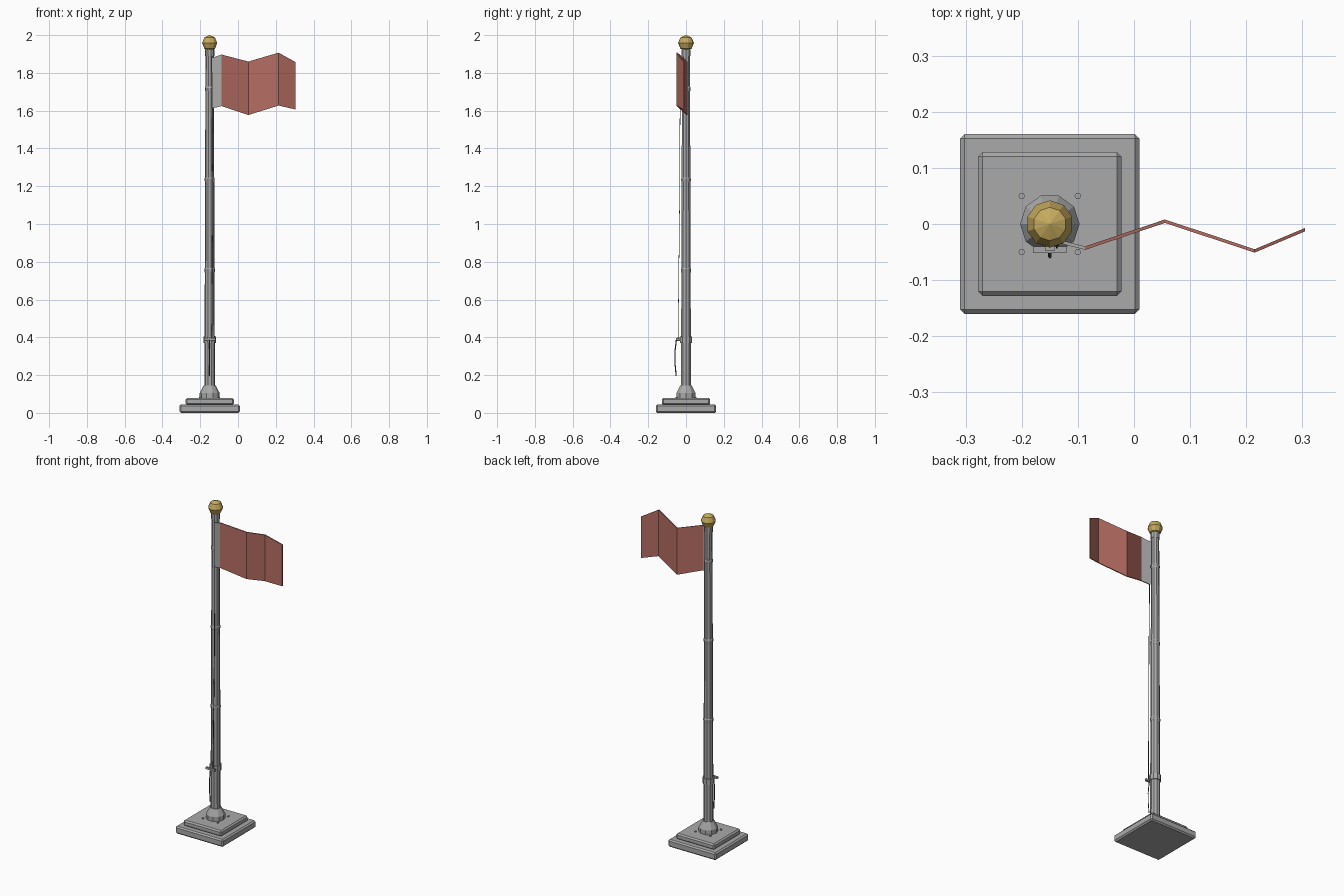
import bpy, bmesh, math
from mathutils import Vector

if "Cube" in bpy.data.objects:
    bpy.data.objects.remove(bpy.data.objects["Cube"])

PX = -0.15   # pole axis
SIDES = 10


def material(name, rgb):
    m = bpy.data.materials.new(name)
    m.use_nodes = True
    m.diffuse_color = (*rgb, 1)
    m.node_tree.nodes["Principled BSDF"].inputs["Base Color"].default_value = (*rgb, 1)
    return m


GREY = material("grey metal", (0.40, 0.40, 0.40))
GOLD = material("gold", (0.56, 0.40, 0.11))
RED = material("flag red", (0.46, 0.15, 0.12))
DARK = material("dark rope", (0.10, 0.10, 0.10))


def finish(name, bm, *mats):
    bmesh.ops.recalc_face_normals(bm, faces=bm.faces)
    me = bpy.data.meshes.new(name)
    bm.to_mesh(me)
    bm.free()
    ob = bpy.data.objects.new(name, me)
    bpy.context.collection.objects.link(ob)
    for m in mats:
        me.materials.append(m)
    return ob


def lathe(name, profile, mat, x=PX, y=0, sides=SIDES):
    """Solid of revolution from (radius, height) points."""
    bm = bmesh.new()
    rings = []
    for r, z in profile:
        rings.append([bm.verts.new((x + r * math.cos(math.tau * i / sides),
                                    y + r * math.sin(math.tau * i / sides), z))
                      for i in range(sides)])
    for a, b in zip(rings, rings[1:]):
        for i in range(sides):
            j = (i + 1) % sides
            bm.faces.new((a[i], a[j], b[j], b[i]))
    bm.faces.new(rings[0])
    bm.faces.new(rings[-1])
    return finish(name, bm, mat)


def box(name, size, loc, mat, bevel=0):
    bm = bmesh.new()
    bmesh.ops.create_cube(bm, size=1)
    for v in bm.verts:
        v.co = Vector(a * b + c for a, b, c in zip(v.co, size, loc))
    if bevel:
        bmesh.ops.bevel(bm, geom=bm.edges[:], offset=bevel, segments=1, affect='EDGES')
    return finish(name, bm, mat)


def rope(name, points, radius):
    cu = bpy.data.curves.new(name, 'CURVE')
    cu.dimensions = '3D'
    cu.bevel_depth = radius
    cu.bevel_resolution = 0
    cu.use_fill_caps = True
    sp = cu.splines.new('POLY')
    sp.points.add(len(points) - 1)
    for p, co in zip(sp.points, points):
        p.co = (*co, 1)
    cu.materials.append(DARK)
    ob = bpy.data.objects.new(name, cu)
    bpy.context.collection.objects.link(ob)


# Stepped base with anchor bolts
box("base_lower", (0.32, 0.32, 0.045), (PX, 0, 0.0225), GREY, 0.008)
box("base_upper", (0.256, 0.256, 0.036), (PX, 0, 0.06), GREY, 0.008)
for sx in (-1, 1):
    for sy in (-1, 1):
        lathe("anchor_bolt", [(0.006, 0.07), (0.006, 0.084)], GREY,
              PX + sx * 0.05, sy * 0.05, 6)

# Pole, foot collar and joint bands
lathe("foot_collar", [(0.053, 0.07), (0.053, 0.105), (0.032, 0.145)], GREY)
lathe("pole", [(0.028, 0.07), (0.022, 1.93)], GREY)
for z in (0.755, 1.235, 1.715):
    r = 0.0285 - 0.003 * z
    lathe("joint_band", [(r, z - 0.012), (r + 0.002, z - 0.006),
                         (r + 0.002, z + 0.006), (r, z + 0.012)], GREY)
lathe("top_cap", [(0.025, 1.89), (0.025, 1.925)], GREY)

# Ball finial
bm = bmesh.new()
bmesh.ops.create_uvsphere(bm, u_segments=SIDES, v_segments=4, radius=0.042)
bmesh.ops.translate(bm, verts=bm.verts, vec=(PX, 0, 1.958))
finish("finial", bm, GOLD)

# Cleat clamp, cleat and halyard
lathe("cleat_clamp", [(0.033, 0.37), (0.033, 0.405)], GREY)
box("cleat_post", (0.016, 0.024, 0.02), (PX, -0.036, 0.39), GREY)
box("cleat_horns", (0.06, 0.012, 0.012), (PX, -0.046, 0.39), GREY)
rope("halyard", [(PX + 0.012, -0.03, 1.89), (PX + 0.016, -0.034, 1.1),
                 (PX + 0.012, -0.042, 0.39)], 0.002)
rope("rope_tail", [(PX, -0.05, 0.395), (PX, -0.059, 0.32),
                   (PX, -0.058, 0.26), (PX, -0.052, 0.195)], 0.003)

# Rippled flag: x, y, bottom, top at each fold; first strip is the hoist band
folds = [(-0.138, -0.03, 1.612, 1.88), (-0.087, -0.043, 1.624, 1.897),
         (0.055, 0.005, 1.577, 1.86), (0.215, -0.048, 1.627, 1.907),
         (0.305, -0.01, 1.606, 1.857)]
bm = bmesh.new()
sheets = [[(bm.verts.new((x, y + o, lo)), bm.verts.new((x, y + o, hi)))
           for x, y, lo, hi in folds] for o in (-0.003, 0.003)]
front, back = sheets
for i in range(len(folds) - 1):
    (a, b), (c, d) = front[i], front[i + 1]
    (e, f), (g, h) = back[i], back[i + 1]
    for quad in ((a, c, d, b), (e, f, h, g), (a, e, g, c), (b, d, h, f)):
        bm.faces.new(quad).material_index = 0 if i else 1
for end, idx in ((0, 1), (-1, 0)):
    (a, b), (e, f) = front[end], back[end]
    bm.faces.new((a, b, f, e)).material_index = idx
finish("flag", bm, RED, GREY)
